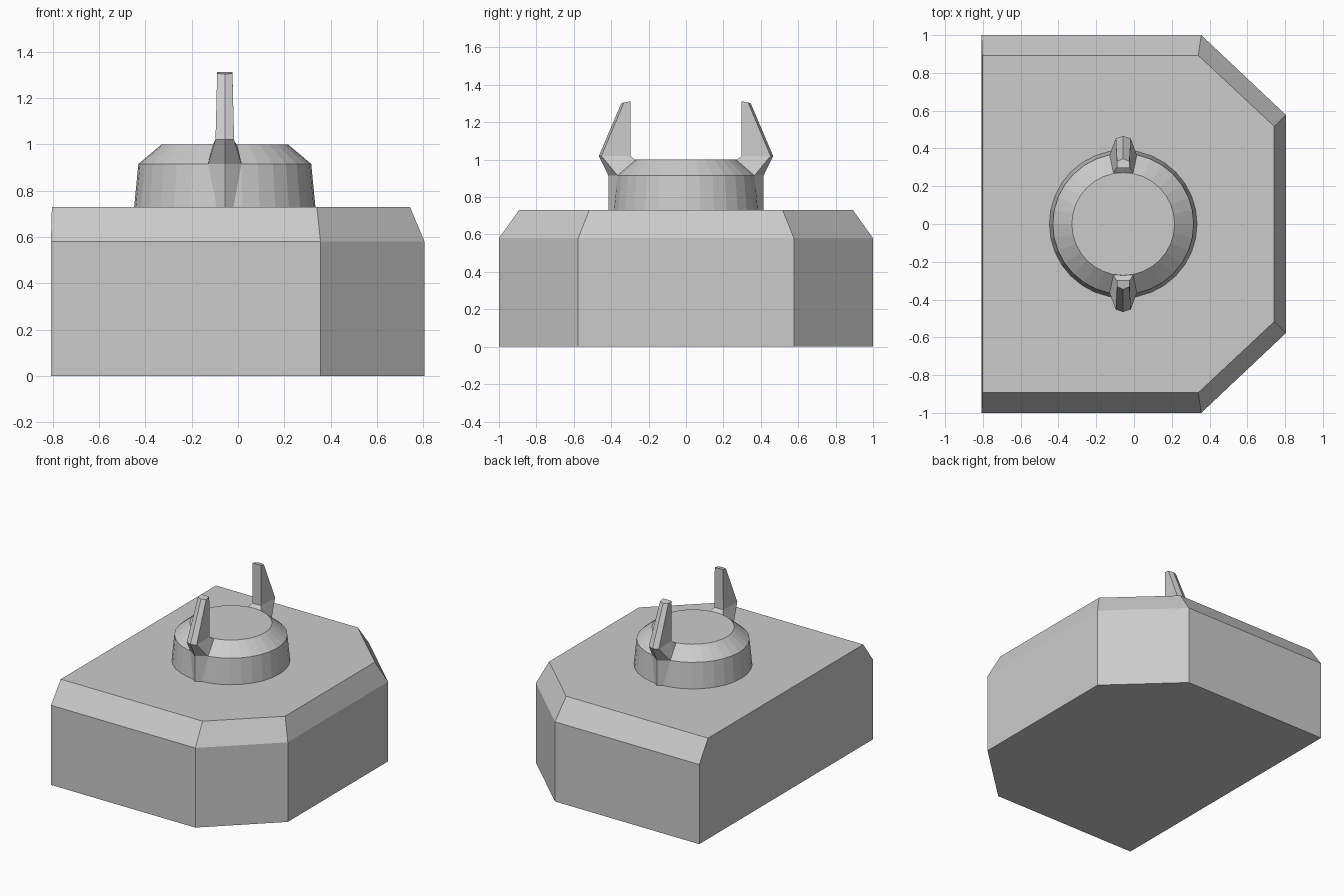
import bpy, bmesh, math

if "Cube" in bpy.data.objects:
    bpy.data.objects.remove(bpy.data.objects["Cube"])

CX = -0.057  # centre of the round cap and prongs


def loft(name, sections):
    """Skin a list of equal-length closed sections and cap both ends."""
    bm = bmesh.new()
    rings = [[bm.verts.new(p) for p in s] for s in sections]
    n = len(rings[0])
    for a, b in zip(rings, rings[1:]):
        for i in range(n):
            j = (i + 1) % n
            bm.faces.new((a[i], a[j], b[j], b[i]))
    bm.faces.new(rings[0][::-1])
    bm.faces.new(rings[-1])
    bmesh.ops.recalc_face_normals(bm, faces=bm.faces)
    mesh = bpy.data.meshes.new(name)
    bm.to_mesh(mesh)
    bm.free()
    obj = bpy.data.objects.new(name, mesh)
    bpy.context.collection.objects.link(obj)
    return obj


def outline(x0, x1, x2, y1, y2, z):
    """Block outline with two clipped corners on the +x side."""
    half = [(x0, -y2), (x1, -y2), (x2, -y1)]
    return [(x, y, z) for x, y in half + [(x, -y) for x, y in half[::-1]]]


def circle(r, z, n=32):
    return [(CX + r * math.cos(2 * math.pi * i / n),
             r * math.sin(2 * math.pi * i / n), z) for i in range(n)]


def prong_section(ridge, side, inner, w_side, w_inner):
    """Five-sided section: outer ridge, two side edges, two inner edges (y, z)."""
    return [(CX, *ridge), (CX + w_side, *side), (CX + w_inner, *inner),
            (CX - w_inner, *inner), (CX - w_side, *side)]


# Clipped block with a chamfered top
loft("base_block", [
    outline(-0.807, 0.356, 0.805, 0.577, 1.0, 0.0),
    outline(-0.807, 0.356, 0.805, 0.577, 1.0, 0.58),
    outline(-0.803, 0.34, 0.742, 0.517, 0.893, 0.73),
])

# Round cap with a sloped shoulder
loft("round_cap", [circle(0.392, 0.72), circle(0.373, 0.915), circle(0.272, 1.0)])

# Upright prongs, one on each side of the cap
prong = loft("prongs", [
    prong_section((0.415, 0.72), (0.37, 0.72), (0.27, 0.72), 0.06, 0.05),
    prong_section((0.415, 0.915), (0.366, 0.915), (0.27, 0.998), 0.072, 0.052),
    prong_section((0.466, 1.02), (0.452, 1.02), (0.297, 1.02), 0.04, 0.036),
    prong_section((0.345, 1.303), (0.332, 1.305), (0.297, 1.312), 0.033, 0.033),
])
mirror = prong.modifiers.new("mirror", 'MIRROR')
mirror.use_axis = (False, True, False)
